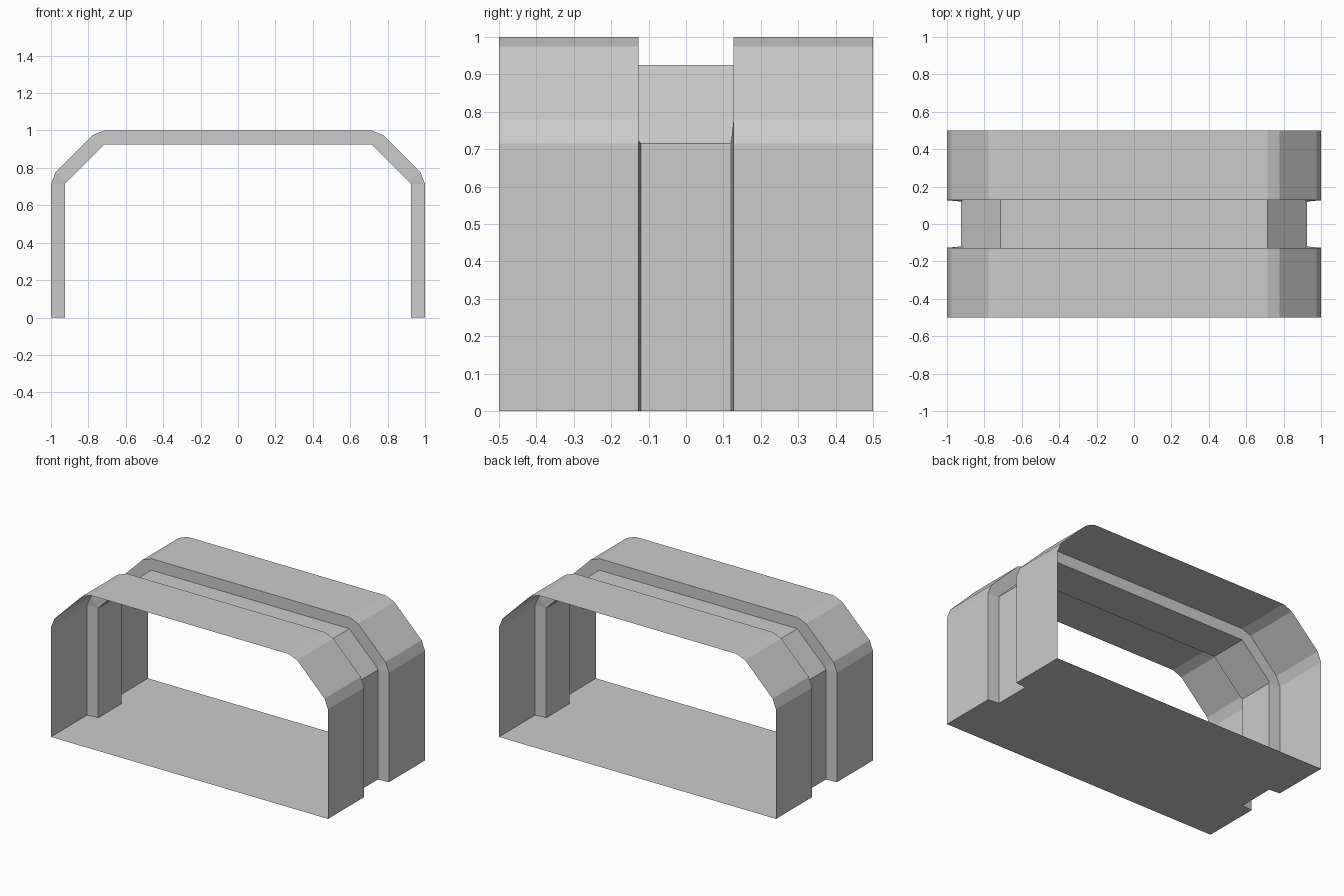
import bpy, bmesh

cube = bpy.data.objects.get("Cube")
if cube:
    bpy.data.objects.remove(cube, do_unlink=True)

grey = bpy.data.materials.new("plain grey")
grey.use_nodes = True
colour = (0.6, 0.6, 0.6, 1)
grey.diffuse_color = colour
grey.node_tree.nodes["Principled BSDF"].inputs["Base Color"].default_value = colour

# Half profiles (x, z) from the floor up to the roof
OUTER = [(1, 0), (1, 0.715), (0.975, 0.778), (0.778, 0.975), (0.715, 1)]
INNER = [(0.925, 0), (0.925, 0.715), (0.917, 0.723), (0.72, 0.92), (0.715, 0.925)]
END, STEP, FOOT = 0.5, 0.127, 0.12


def arch(half, ys):
    """Mirror a half profile into a full arch of points."""
    right = [(x, y, z) for (x, z), y in zip(half, ys)]
    return right + [(-x, y, z) for x, y, z in reversed(right)]


def add_object(name, bm):
    bmesh.ops.recalc_face_normals(bm, faces=bm.faces)
    mesh = bpy.data.meshes.new(name)
    bm.to_mesh(mesh)
    bm.free()
    mesh.materials.append(grey)
    obj = bpy.data.objects.new(name, mesh)
    bpy.context.collection.objects.link(obj)


# Open-ended sleeve: arches lofted along y, stepping in for the central groove
groove = [FOOT, FOOT, STEP, STEP, STEP]
sections = [arch(OUTER, [-END] * 5), arch(OUTER, [-STEP] * 5),
            arch(INNER, [-y for y in groove]), arch(INNER, groove),
            arch(OUTER, [STEP] * 5), arch(OUTER, [END] * 5)]
bm = bmesh.new()
rings = [[bm.verts.new(p) for p in s] for s in sections]
for a, b in zip(rings, rings[1:]):
    for i in range(len(a) - 1):
        bm.faces.new((a[i], a[i + 1], b[i + 1], b[i]))

# Floor sheet closes the feet of the sleeve and follows the groove notches
bm.faces.new([r[0] for r in rings] + [r[-1] for r in reversed(rings)])
add_object("grooved_sleeve", bm)
